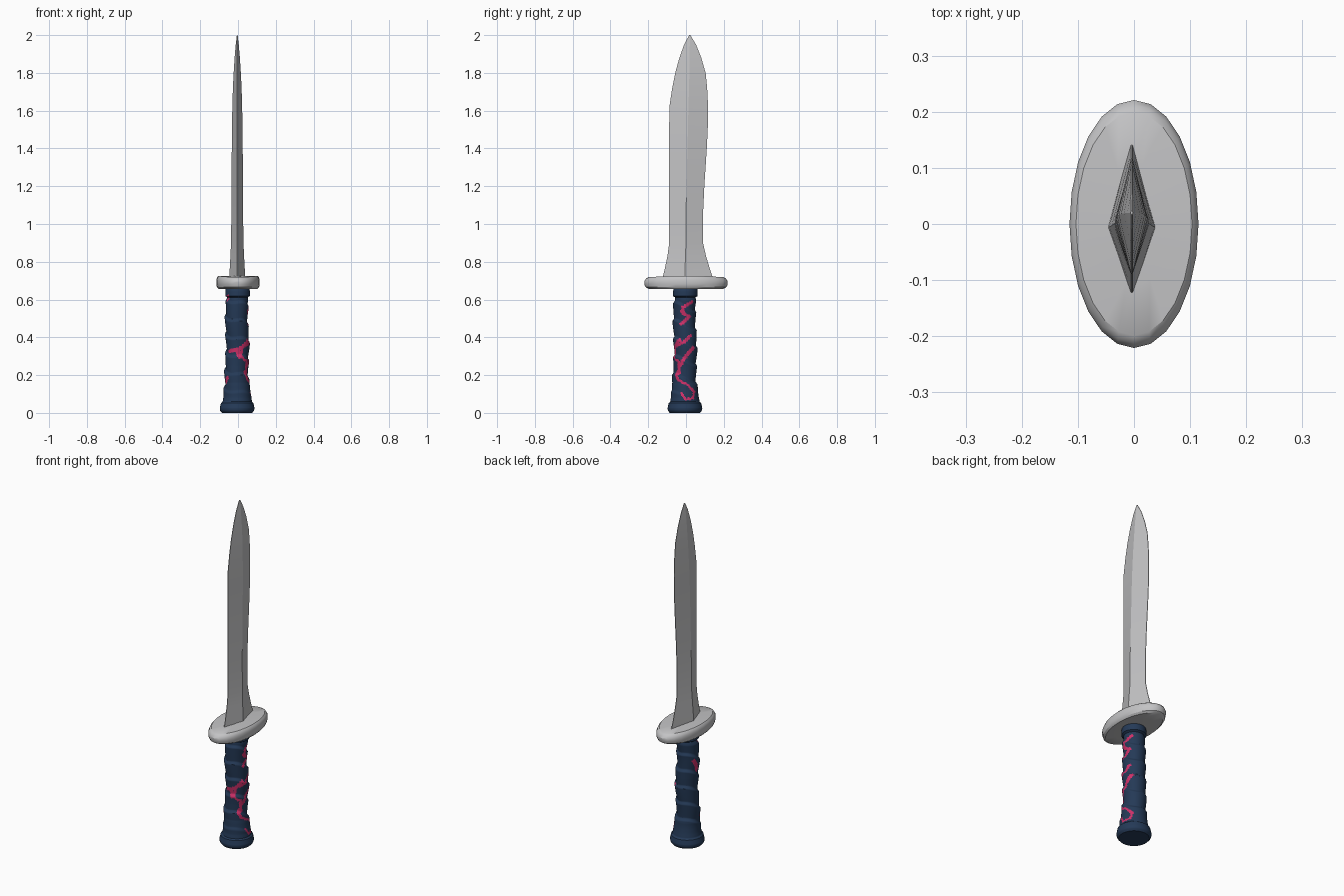
import bpy, bmesh, math

if "Cube" in bpy.data.objects:
    bpy.data.objects.remove(bpy.data.objects["Cube"])


def material(name, rgb):
    m = bpy.data.materials.new(name)
    m.use_nodes = True
    m.diffuse_color = (*rgb, 1)
    m.node_tree.nodes["Principled BSDF"].inputs["Base Color"].default_value = (*rgb, 1)
    return m


steel = material("steel grey", (0.55, 0.55, 0.56))
navy = material("navy wrap", (0.018, 0.042, 0.095))
pink = material("pink paint", (0.62, 0.03, 0.14))


def loft(name, rings, mats, angle, rule=None):
    """Skin a stack of equal-sized rings, cap both ends and shade smooth."""
    bm = bmesh.new()
    rows = [[bm.verts.new(p) for p in ring] for ring in rings]
    n = len(rows[0])
    for low, high in zip(rows, rows[1:]):
        for i in range(n):
            j = (i + 1) % n
            bm.faces.new((low[i], low[j], high[j], high[i]))
    bm.faces.new(rows[0][::-1])
    bm.faces.new(rows[-1])
    bmesh.ops.recalc_face_normals(bm, faces=bm.faces)
    if rule:
        for f in bm.faces:
            f.material_index = rule(f.calc_center_median())
    mesh = bpy.data.meshes.new(name)
    bm.to_mesh(mesh)
    bm.free()
    for m in mats:
        mesh.materials.append(m)
    obj = bpy.data.objects.new(name, mesh)
    bpy.context.collection.objects.link(obj)
    bpy.ops.object.select_all(action="DESELECT")
    obj.select_set(True)
    bpy.context.view_layer.objects.active = obj
    bpy.ops.object.shade_smooth_by_angle(angle=math.radians(angle))
    return obj


def interp(table, z):
    """Linear lookup in a list of (z, value) pairs."""
    for (z0, v0), (z1, v1) in zip(table, table[1:]):
        if z <= z1:
            return v0 + (v1 - v0) * max(0, z - z0) / (z1 - z0)
    return table[-1][1]


# Blade: diamond sections (z, front edge y, back edge y, half thickness, ridge y)
sections = [
    (0.70, -0.128, 0.148, 0.043, -0.006), (0.76, -0.113, 0.127, 0.040, -0.005),
    (0.83, -0.098, 0.106, 0.036, -0.003), (0.90, -0.089, 0.090, 0.033, 0.0),
    (1.05, -0.089, 0.090, 0.031, 0.0), (1.20, -0.089, 0.097, 0.030, 0.003),
    (1.40, -0.089, 0.110, 0.029, 0.008), (1.50, -0.089, 0.115, 0.028, 0.010),
    (1.62, -0.088, 0.117, 0.026, 0.013), (1.72, -0.073, 0.112, 0.023, 0.016),
    (1.80, -0.057, 0.104, 0.019, 0.018), (1.88, -0.035, 0.081, 0.014, 0.019),
    (1.95, -0.010, 0.053, 0.008, 0.020), (2.00, 0.017, 0.023, 0.002, 0.020),
]
cx, edge = -0.004, 0.0015
blade_rings = []
for z, y0, y1, t, r in sections:
    blade_rings.append([(cx - edge, y0, z), (cx + edge, y0, z), (cx + t, r, z),
                        (cx + edge, y1, z), (cx - edge, y1, z), (cx - t, r, z)])
loft("blade", blade_rings, [steel], 15)

# Guard: oval plate with bevelled rims, drooping slightly to front and back
guard_profile = [(0.0, 0.655), (0.6, 0.655), (0.90, 0.657), (0.97, 0.666),
                 (1.0, 0.682), (1.0, 0.704), (0.96, 0.718), (0.90, 0.725),
                 (0.5, 0.725), (0.0, 0.725)]
guard_rings = []
for s, z in guard_profile:
    ring = []
    for i in range(24):
        a = 2 * math.pi * i / 24
        rx, ry = max(0.001, 0.115 * s), max(0.001, 0.221 * s)
        x, y = rx * math.cos(a), ry * math.sin(a)
        droop = 0.008 * (y / 0.22) ** 2 if z > 0.69 else 0
        ring.append((x, y, z - droop))
    guard_rings.append(ring)
loft("guard", guard_rings, [steel], 30)

# Grip: flared pommel, helical wrap and top collar
grip_radius = [(0.0, 0.080), (0.012, 0.090), (0.025, 0.092), (0.052, 0.086),
               (0.058, 0.078), (0.10, 0.071), (0.16, 0.059), (0.25, 0.056),
               (0.40, 0.056), (0.52, 0.054), (0.612, 0.054), (0.618, 0.065),
               (0.645, 0.065), (0.66, 0.062)]
SIDES, ROWS, PITCH = 96, 190, 0.095


def grip_centre(z):
    """The grip leans and wavers a little."""
    w = min(1, z / 0.15)
    return -0.005 + 0.003 * math.sin(z * 22) * w, -0.006 + 0.003 * math.cos(z * 19) * w


grip_rings = []
for k in range(ROWS + 1):
    z = 0.66 * k / ROWS
    px, py = grip_centre(z)
    wrapped = max(0, min(1, (z - 0.08) / 0.06, (0.612 - z) / 0.02))
    ring = []
    for i in range(SIDES):
        a = 2 * math.pi * i / SIDES
        phase = (z / PITCH + a / (2 * math.pi) + 0.12 * math.sin(2 * a)) % 1
        bump = 0.009 * min(phase / 0.85, (1 - phase) / 0.15) * wrapped
        r = interp(grip_radius, z) + bump
        ring.append((px + r * math.cos(a), py + r * math.sin(a), z))
    grip_rings.append(ring)

# Painted strokes on the grip: half width, then (angle in degrees, height)
strokes = [
    (0.009, [(38, 0.587), (-8, 0.56), (-13, 0.534), (26, 0.508), (-18, 0.47)]),
    (0.009, [(26, 0.407), (-5, 0.375), (-63, 0.352)]),
    (0.006, [(-63, 0.352), (-70, 0.30), (-45, 0.275)]),
    (0.010, [(40, 0.345), (2, 0.30), (-23, 0.254)]),
    (0.006, [(-23, 0.254), (-45, 0.21), (-30, 0.175), (20, 0.145), (45, 0.11),
             (35, 0.078), (2, 0.072), (-12, 0.105)]),
    (0.010, [(-138, 0.325), (-100, 0.335), (-68, 0.345), (-30, 0.385)]),
    (0.014, [(-85, 0.325), (-75, 0.30)]),
    (0.009, [(-35, 0.275), (-28, 0.21)]),
    (0.010, [(-152, 0.165), (-140, 0.185)]),
    (0.008, [(-155, 0.60), (-145, 0.62)]),
    (0.012, [(155, 0.50), (170, 0.475), (180, 0.44)]),
]


def segment_distance(p, a, b):
    dx, dz = b[0] - a[0], b[1] - a[1]
    t = ((p[0] - a[0]) * dx + (p[1] - a[1]) * dz) / (dx * dx + dz * dz)
    t = max(0, min(1, t))
    return math.hypot(p[0] - a[0] - t * dx, p[1] - a[1] - t * dz)


def paint_rule(c):
    if c.z < 0.05 or c.z > 0.64:
        return 0
    px, py = grip_centre(c.z)
    angle = math.degrees(math.atan2(c.y - py, c.x - px))
    arc = math.radians(1) * 0.06
    ragged = 0.002 * math.sin(angle * 0.35 + c.z * 190)
    for width, pts in strokes:
        flat = [(a * arc, z) for a, z in pts]
        for a, b in zip(flat, flat[1:]):
            for turn in (0, 360):
                if segment_distance(((angle + turn) * arc, c.z), a, b) < width + ragged:
                    return 1
    return 0


loft("grip", grip_rings, [navy, pink], 35, paint_rule)
